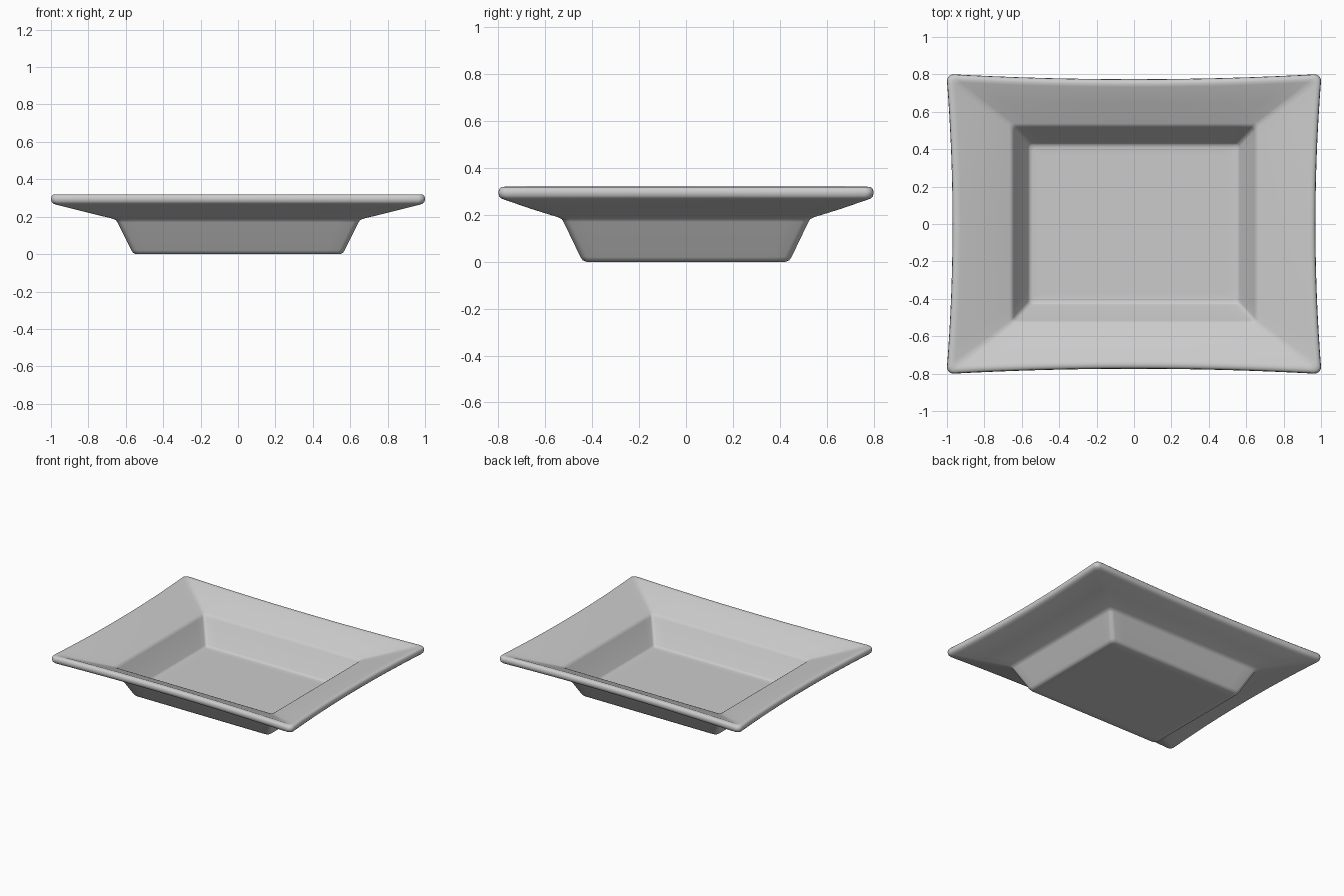
import bpy, bmesh, math

SIDE, CORNER = 16, 5   # segments per side and per corner

def ring(bm, hx, hy, z, r, bow):
    """Rounded rectangle whose sides curve inward by bow."""
    pts = []
    for k, (sx, sy) in enumerate([(1, 1), (-1, 1), (-1, -1), (1, -1)]):
        # rounded corner
        for i in range(CORNER + 1):
            a = math.pi / 2 * (k + i / CORNER)
            pts.append((sx * (hx - r) + r * math.cos(a),
                        sy * (hy - r) + r * math.sin(a)))
        # bowed side leading to the next corner
        for i in range(1, SIDE):
            t = 1 - 2 * i / SIDE
            d = bow * (1 - t * t)
            p = [(t * (hx - r), hy - d), (-hx + d * 1.15, t * (hy - r)),
                 (-t * (hx - r), -hy + d), (hx - d * 1.15, -t * (hy - r))][k]
            pts.append(p)
    return [bm.verts.new((x, y, z)) for x, y in pts]

# Cross-section from underside centre, round the rim, to the inner floor
# half width, half depth, height, corner radius, side bow
profile = [
    (0.50, 0.38, 0.000, 0.02, 0),
    (0.545, 0.425, 0.000, 0.025, 0),
    (0.560, 0.440, 0.006, 0.03, 0),
    (0.570, 0.450, 0.020, 0.03, 0),
    (0.645, 0.522, 0.170, 0.03, 0),
    (0.653, 0.530, 0.182, 0.03, 0),
    (0.672, 0.546, 0.190, 0.03, 0),
    (0.82, 0.662, 0.226, 0.03, 0.010),
    (0.970, 0.772, 0.264, 0.03, 0.025),
    (0.988, 0.788, 0.270, 0.03, 0.026),
    (0.997, 0.797, 0.280, 0.035, 0.026),
    (1.000, 0.800, 0.295, 0.035, 0.026),
    (0.997, 0.797, 0.310, 0.035, 0.026),
    (0.988, 0.788, 0.318, 0.03, 0.026),
    (0.973, 0.773, 0.320, 0.03, 0.026),
    (0.955, 0.757, 0.316, 0.03, 0.025),
    (0.82, 0.655, 0.274, 0.025, 0.010),
    (0.665, 0.538, 0.228, 0.02, 0),
    (0.652, 0.526, 0.222, 0.02, 0),
    (0.643, 0.516, 0.208, 0.02, 0),
    (0.565, 0.432, 0.052, 0.02, 0),
    (0.557, 0.424, 0.043, 0.02, 0),
    (0.542, 0.409, 0.040, 0.02, 0),
    (0.50, 0.37, 0.040, 0.02, 0),
]

# Dish: loft through the cross-section
bm = bmesh.new()
rings = [ring(bm, *p) for p in profile]
n = len(rings[0])
for a, b in zip(rings, rings[1:]):
    for i in range(n):
        j = (i + 1) % n
        bm.faces.new((a[i], a[j], b[j], b[i]))
bm.faces.new(rings[0][::-1])
bm.faces.new(rings[-1])
bmesh.ops.recalc_face_normals(bm, faces=bm.faces)
mesh = bpy.data.meshes.new("rectangular_dish")
bm.to_mesh(mesh)
bm.free()
dish = bpy.data.objects.new("rectangular_dish", mesh)
bpy.context.collection.objects.link(dish)
bpy.context.view_layer.objects.active = dish
dish.select_set(True)
bpy.ops.object.shade_smooth_by_angle(angle=math.radians(50))
